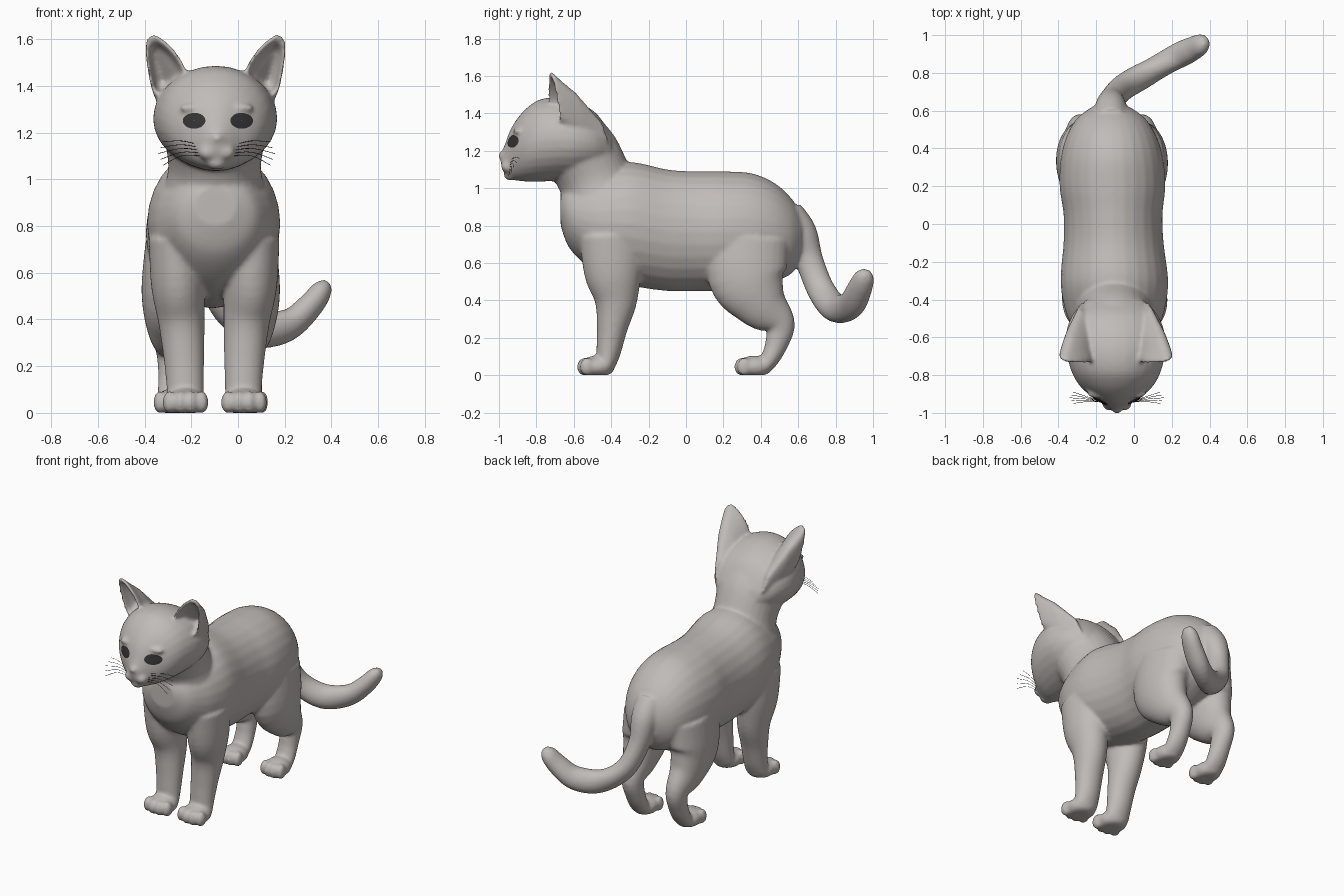
import bpy, bmesh, math
from mathutils import Vector, Matrix

if "Cube" in bpy.data.objects:
    bpy.data.objects.remove(bpy.data.objects["Cube"], do_unlink=True)


def material(name, colour):
    m = bpy.data.materials.new(name)
    m.use_nodes = True
    m.diffuse_color = (*colour, 1)
    m.node_tree.nodes["Principled BSDF"].inputs["Base Color"].default_value = (*colour, 1)
    return m


FUR = material("warm_grey_fur", (0.53, 0.50, 0.48))
DARK = material("dark_eye", (0.035, 0.035, 0.037))


def place(p):
    """Body space to world: the cat stands right of centre and is slightly turned."""
    return Vector((p[0] - 0.11 - 0.02 * p[1], p[1], max(p[2], 0)))


def spline(points, steps=5, closed=False):
    """Catmull-Rom curve through tuples of any length."""
    n = len(points)
    get = (lambda i: points[i % n]) if closed else (lambda i: points[min(max(i, 0), n - 1)])
    out = []
    for i in range(n if closed else n - 1):
        for k in range(steps):
            t = k / steps
            out.append([0.5 * (2 * b + (c - a) * t + (2*a - 5*b + 4*c - d) * t * t
                               + (3*b - a - 3*c + d) * t ** 3)
                        for a, b, c, d in zip(get(i - 1), get(i), get(i + 1), get(i + 2))])
    if not closed:
        out.append(list(points[-1]))
    return out


def skin(bm, rings, caps=True):
    """Bridge rings of points into a tube."""
    vs = [[bm.verts.new(place(p)) for p in r] for r in rings]
    n = len(vs[0])
    for a, b in zip(vs, vs[1:]):
        for i in range(n):
            bm.faces.new((a[i], a[(i + 1) % n], b[(i + 1) % n], b[i]))
    if caps:
        bm.faces.new(vs[0][::-1])
        bm.faces.new(vs[-1])


def loft(bm, stations, axis=None, caps=True, sides=28):
    """Ellipses (x, y, z, width radius, other radius) along a smooth path."""
    st = spline(stations)
    rings = []
    for i, s in enumerate(st):
        a, b = st[max(i - 1, 0)], st[min(i + 1, len(st) - 1)]
        t = Vector(axis) if axis else (Vector(b[:3]) - Vector(a[:3])).normalized()
        u = Vector((1, 0, 0))
        u = (u - t * u.dot(t)).normalized()
        v = t.cross(u)
        rings.append([Vector(s[:3]) + u * s[3] * math.cos(w) + v * s[4] * math.sin(w)
                      for w in (2 * math.pi * k / sides for k in range(sides))])
    skin(bm, rings, caps)


def profile_loft(bm, rows):
    """Rows of (y, top, bottom, half width) seen from the side."""
    loft(bm, [(0, y, (t + b) / 2, w, (t - b) / 2) for y, t, b, w in rows], axis=(0, 1, 0))


def ball(bm, centre, radii):
    made = bmesh.ops.create_uvsphere(bm, u_segments=20, v_segments=12, radius=1)
    for v in made["verts"]:
        v.co = place([c + r * q for c, r, q in zip(centre, radii, v.co)])


def finish(bm, name, mat):
    bmesh.ops.recalc_face_normals(bm, faces=bm.faces)
    me = bpy.data.meshes.new(name)
    bm.to_mesh(me)
    bm.free()
    me.polygons.foreach_set("use_smooth", [True] * len(me.polygons))
    me.materials.append(mat)
    ob = bpy.data.objects.new(name, me)
    bpy.context.collection.objects.link(ob)
    return ob


bm = bmesh.new()

# Torso
profile_loft(bm, [(-.67, .97, .80, .09), (-.63, 1.02, .69, .17), (-.55, 1.06, .60, .225),
                  (-.45, 1.10, .53, .265), (-.3, 1.14, .48, .285), (-.1, 1.10, .45, .265),
                  (.05, 1.09, .45, .262), (.2, 1.09, .45, .28), (.35, 1.08, .46, .27),
                  (.47, 1.03, .50, .235), (.56, .95, .54, .18), (.62, .86, .62, .10)])
# Neck
loft(bm, [(0, -.42, .85, .25, .25), (0, -.48, 1.03, .2, .2),
          (0, -.55, 1.17, .215, .2), (0, -.63, 1.27, .23, .19)])
# Head
profile_loft(bm, [(-.99, 1.19, 1.13, .025), (-.97, 1.23, 1.08, .05), (-.94, 1.31, 1.05, .09),
                  (-.90, 1.375, 1.04, .15), (-.85, 1.43, 1.035, .2), (-.78, 1.475, 1.035, .237),
                  (-.68, 1.485, 1.04, .262), (-.58, 1.46, 1.05, .262), (-.48, 1.40, 1.08, .225),
                  (-.4, 1.29, 1.12, .15)])
# Nose and chin
ball(bm, (0, -.98, 1.175), (.028, .025, .022))
ball(bm, (0, -.935, 1.07), (.045, .04, .03))

# Tail
loft(bm, [(.0, .54, .86, .09, .09), (.0, .61, .76, .085, .09), (.01, .66, .61, .065, .075),
          (.07, .725, .45, .062, .075), (.20, .80, .36, .065, .078), (.34, .88, .375, .062, .075),
          (.435, .925, .455, .055, .068), (.488, .953, .525, .045, .055),
          (.51, .965, .56, .02, .025)])

EAR = [(.255, 1.62), (.19, 1.57), (.135, 1.49), (.13, 1.42), (.19, 1.35),
       (.26, 1.36), (.29, 1.46), (.302, 1.57), (.29, 1.61)]


def ear(bm, side):
    outline = spline(EAR, 4, closed=True)
    rings = []
    # depth, scale, shift inwards, shift down: cup floor, lip, rim, then back to the nape
    for dy, k, ds, dz in ((.09, .3, 0, 0), (.06, .65, 0, 0), (.01, .82, 0, 0), (0, .95, 0, 0),
                          (.015, 1, 0, 0), (.07, .93, -.01, -.04), (.14, .8, -.025, -.075),
                          (.27, .42, -.06, -.16)):
        rings.append([(side * (.215 + k * (s - .215) + ds),
                       -.745 + .2 * (1.6 - z) + .25 * (s - .2) + dy,
                       1.45 + k * (z - 1.45) + dz) for s, z in outline])
    skin(bm, rings)


for side in (-1, 1):
    ear(bm, side)
    # Muzzle pad and brow
    ball(bm, (side * .035, -.95, 1.115), (.045, .04, .035))
    ball(bm, (side * .1, -.895, 1.305), (.06, .03, .02))
    # Legs
    front = [(.16, -.40, .75, .12, .17), (.155, -.39, .55, .115, .155),
             (.14, -.375, .4, .10, .115), (.13, -.395, .25, .088, .082),
             (.125, -.415, .12, .08, .065), (.125, -.43, .05, .08, .05)]
    hind = [(.15, .33, .72, .13, .22), (.175, .33, .52, .122, .21),
            (.175, .405, .38, .1, .145), (.165, .5, .275, .068, .085),
            (.16, .485, .17, .062, .062), (.16, .45, .09, .065, .05),
            (.16, .42, .045, .065, .04)]
    for path in (front, hind):
        loft(bm, [(side * p[0], *p[1:]) for p in path])
    # Paws with four toes
    for x, y, w in ((.125, -.475, .092), (.16, .365, .08)):
        ball(bm, (side * x, y, .045), (w, .095, .06))
        for k in (-1.5, -.5, .5, 1.5):
            ball(bm, (side * x + k * w * .5, y - .075 + abs(k) * .014, .045),
                 (w * .32, .04, .05))

# Fuse everything into one smooth skin
cat = finish(bm, "cat_body", FUR)
fuse = cat.modifiers.new("fuse", "REMESH")
fuse.mode = "VOXEL"
fuse.voxel_size = 0.01
fuse.use_smooth_shade = True
soften = cat.modifiers.new("soften", "SMOOTH")
soften.factor = 0.5
soften.iterations = 10

# Eyes: thin plates that follow the face
for side, name in ((-1, "right_eye"), (1, "left_eye")):
    bm = bmesh.new()
    loft(bm, [(side * .1, -1.2, 1.25, .048 * k, .034 * k) for k in (1, .7, .4, .02)],
         axis=(0, 1, 0), caps=False)
    eye = finish(bm, name, DARK)
    wrap = eye.modifiers.new("follow_face", "SHRINKWRAP")
    wrap.target = cat
    wrap.wrap_method = "PROJECT"
    wrap.wrap_mode = "ABOVE_SURFACE"
    wrap.use_project_y = True
    wrap.use_positive_direction = True
    wrap.offset = 0.004

# Whiskers
curve = bpy.data.curves.new("whiskers", "CURVE")
curve.dimensions = "3D"
curve.bevel_depth = 0.0012
curve.bevel_resolution = 0
curve.materials.append(DARK)
for side in (-1, 1):
    for k in range(5):
        line = curve.splines.new("POLY")
        path = spline([(side * .06, -.945, 1.10 + k * .011), (side * .15, -.94 + k * .006, 1.1 + k * .016),
                       (side * (.25 - .01 * abs(k - 2)), -.95 + k * .015, 1.06 + k * .025)], 4)
        line.points.add(len(path) - 1)
        for pt, p in zip(line.points, path):
            pt.co = (*place(p), 1)
whiskers = bpy.data.objects.new("whiskers", curve)
bpy.context.collection.objects.link(whiskers)
